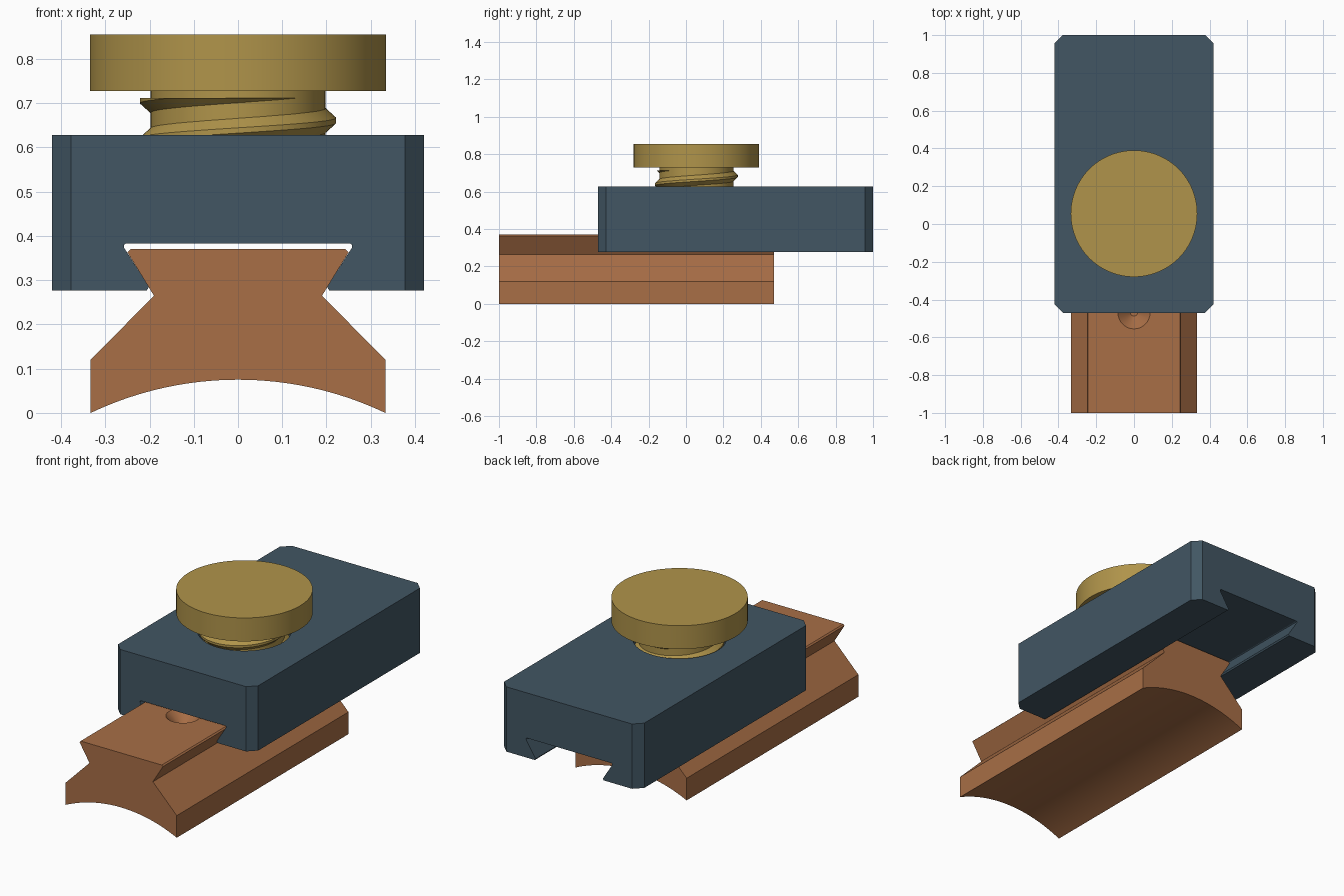
import bpy, bmesh, math
from mathutils import Matrix

if "Cube" in bpy.data.objects:
    bpy.data.objects.remove(bpy.data.objects["Cube"])


def material(name, rgb):
    m = bpy.data.materials.new(name)
    m.diffuse_color = (*rgb, 1)
    m.use_nodes = True
    m.node_tree.nodes["Principled BSDF"].inputs["Base Color"].default_value = m.diffuse_color
    return m


BLUE = material("slate blue", (0.054, 0.093, 0.125))
COPPER = material("copper", (0.392, 0.156, 0.061))
BRASS = material("brass", (0.434, 0.296, 0.069))
SCREW_Y = 0.055


def finish(bm, name, mat=None):
    bmesh.ops.recalc_face_normals(bm, faces=bm.faces[:])
    me = bpy.data.meshes.new(name)
    bm.to_mesh(me)
    bm.free()
    ob = bpy.data.objects.new(name, me)
    bpy.context.collection.objects.link(ob)
    if mat:
        me.materials.append(mat)
    return ob


def activate(ob):
    bpy.ops.object.select_all(action='DESELECT')
    ob.select_set(True)
    bpy.context.view_layer.objects.active = ob


def smooth(ob):
    activate(ob)
    bpy.ops.object.shade_smooth_by_angle(angle=math.radians(25))


def extrude_y(half, y0, y1):
    """Mirror a right-half (x, z) outline and extrude it along y."""
    outline = half + [(-x, z) for x, z in reversed(half) if x > 1e-6]
    bm = bmesh.new()
    face = bm.faces.new([bm.verts.new((x, y0, z)) for x, z in outline])
    new = bmesh.ops.extrude_face_region(bm, geom=[face])['geom']
    verts = [v for v in new if isinstance(v, bmesh.types.BMVert)]
    bmesh.ops.translate(bm, verts=verts, vec=(0, y1 - y0, 0))
    return bm


def cone(name, y, z0, z1, r0, r1, mat=None, segments=96):
    bm = bmesh.new()
    bmesh.ops.create_cone(bm, cap_ends=True, segments=segments, radius1=r0, radius2=r1,
                          depth=z1 - z0, matrix=Matrix.Translation((0, y, (z0 + z1) / 2)))
    return finish(bm, name, mat)


def cut(ob, cutter):
    cutter.hide_render = True
    mod = ob.modifiers.new("cut", 'BOOLEAN')
    mod.operation, mod.solver, mod.object = 'DIFFERENCE', 'EXACT', cutter
    activate(ob)
    bpy.ops.object.modifier_apply(modifier=mod.name)
    bpy.data.objects.remove(cutter)


# Dovetail rail with a concave underside
R = (0.333 ** 2 + 0.075 ** 2) / (2 * 0.075)
A = math.asin(0.333 / R)
arc = [(R * math.sin(A * i / 16), 0.075 - R + R * math.cos(A * i / 16)) for i in range(17)]
rail = finish(extrude_y(arc + [(0.333, 0.12), (0.19, 0.265), (0.25, 0.363), (0.243, 0.37)],
                        -1, 0.47), "dovetail_rail", COPPER)
# Conical dimple in the top of the rail
cut(rail, cone("dimple_cutter", -0.47, 0.30, 0.372, 0.018, 0.087, segments=48))
smooth(rail)

# Clamp block with a dovetail channel and chamfered upright corners
bm = extrude_y([(0, 0.383), (0.253, 0.383), (0.258, 0.380), (0.258, 0.374),
                (0.2015, 0.285), (0.206, 0.277), (0.42, 0.277), (0.42, 0.628)], -0.47, 1)
corners = [e for e in bm.edges if all(abs(abs(v.co.x) - 0.42) < 1e-4 for v in e.verts)
           and abs(e.verts[0].co.y - e.verts[1].co.y) < 1e-4
           and abs(e.verts[0].co.z - e.verts[1].co.z) > 0.1]
bmesh.ops.bevel(bm, geom=corners, offset=0.043, segments=1, affect='EDGES')
block = finish(bm, "clamp_block", BLUE)
# Screw hole
cut(block, cone("hole_cutter", SCREW_Y, 0.33, 0.7, 0.23, 0.23))
smooth(block)

# Thumb screw: head, shank and tip
smooth(cone("screw_head", SCREW_Y, 0.728, 0.855, 0.335, 0.335, BRASS))
smooth(cone("screw_shank", SCREW_Y, 0.44, 0.728, 0.198, 0.198, BRASS))
smooth(cone("screw_tip", SCREW_Y, 0.39, 0.44, 0.15, 0.198, BRASS))

# Helical thread, cut flat at the top
PITCH, STEPS = 0.09, 64
section = [(0.19, -0.0275), (0.198, -0.0275), (0.222, -0.006),
           (0.222, 0.006), (0.198, 0.0275), (0.19, 0.0275)]
bm = bmesh.new()
rings = []
for i in range(-2 * STEPS, STEPS + STEPS // 2 + 1):
    t = 2 * math.pi * i / STEPS
    zc = 0.661 + PITCH * i / STEPS
    rings.append([bm.verts.new((r * math.cos(t), SCREW_Y + r * math.sin(t), zc + dz))
                  for r, dz in section])
n = len(section)
for a, b in zip(rings, rings[1:]):
    for k in range(n):
        bm.faces.new((a[k], a[(k + 1) % n], b[(k + 1) % n], b[k]))
bm.faces.new(rings[0])
bm.faces.new(rings[-1])
bmesh.ops.bisect_plane(bm, geom=bm.verts[:] + bm.edges[:] + bm.faces[:],
                       plane_co=(0, 0, 0.712), plane_no=(0, 0, 1), clear_outer=True)
bmesh.ops.holes_fill(bm, edges=[e for e in bm.edges if e.is_boundary], sides=0)
smooth(finish(bm, "screw_thread", BRASS))
